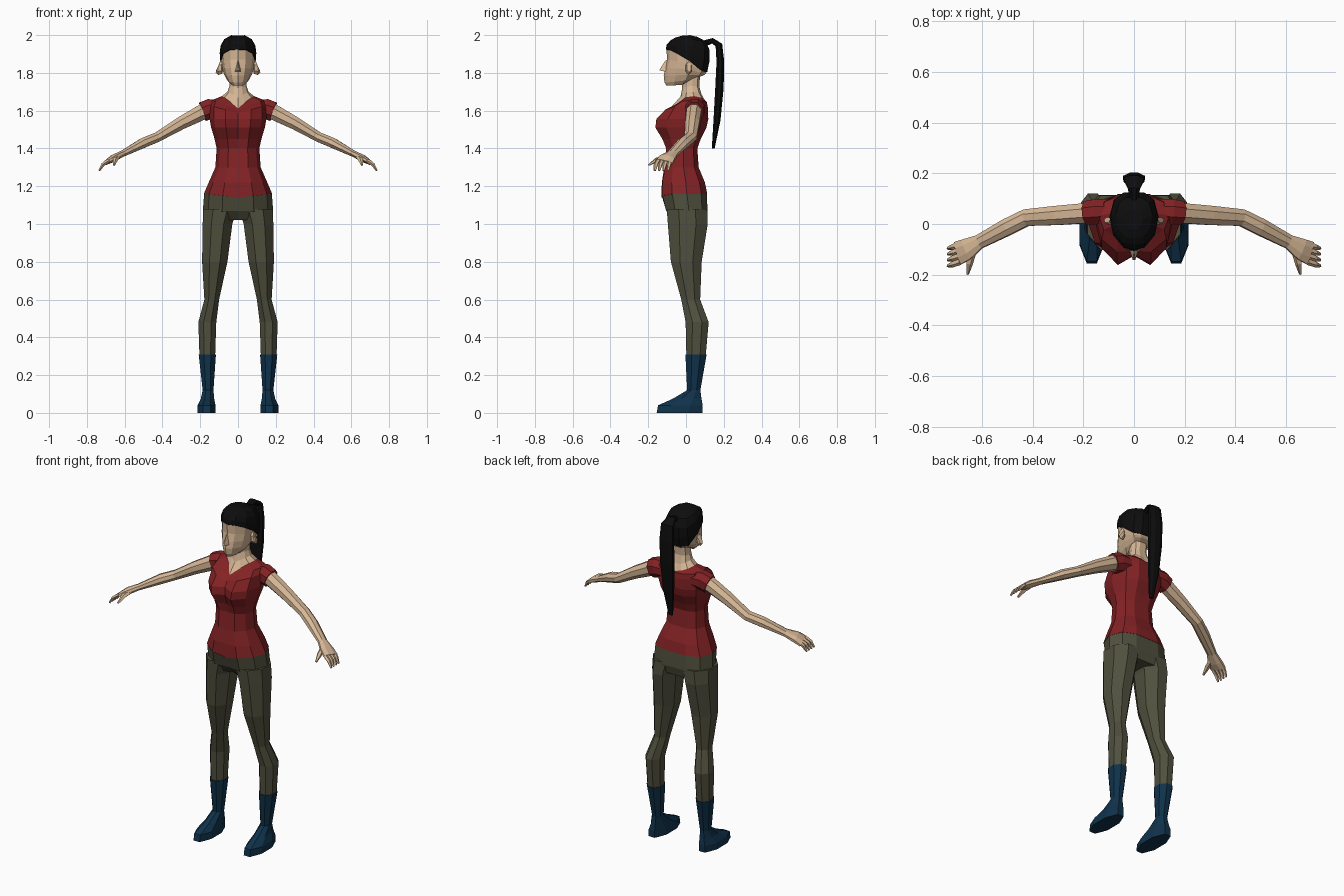
import bpy
import bmesh
from math import cos, sin, pi
from mathutils import Vector

default_cube = bpy.data.objects.get("Cube")
if default_cube:
    bpy.data.objects.remove(default_cube, do_unlink=True)


def make_material(name, red, green, blue):
    material = bpy.data.materials.new(name)
    material.use_nodes = True
    colour = (red, green, blue, 1)
    material.diffuse_color = colour
    shader = material.node_tree.nodes["Principled BSDF"]
    shader.inputs["Base Color"].default_value = colour
    shader.inputs["Roughness"].default_value = 0.9
    return material


skin = make_material("skin", 0.68, 0.48, 0.31)
red_cloth = make_material("red cloth", 0.23, 0.016, 0.018)
olive_cloth = make_material("olive cloth", 0.08, 0.08, 0.048)
blue_leather = make_material("blue leather", 0.005, 0.032, 0.07)
black_hair = make_material("black hair", 0.004, 0.004, 0.004)


def loft(name, rings, material, cap_start=True, cap_end=True):
    """Skin a list of equal point rings with flat quads."""
    bm = bmesh.new()
    loops = [[bm.verts.new(point) for point in ring] for ring in rings]
    count = len(loops[0])
    for lower, upper in zip(loops, loops[1:]):
        for i in range(count):
            j = (i + 1) % count
            bm.faces.new((lower[i], lower[j], upper[j], upper[i]))
    if cap_start:
        bm.faces.new(loops[0][::-1])
    if cap_end:
        bm.faces.new(loops[-1])
    bmesh.ops.recalc_face_normals(bm, faces=bm.faces[:])
    mesh = bpy.data.meshes.new(name)
    bm.to_mesh(mesh)
    bm.free()
    mesh.materials.append(material)
    obj = bpy.data.objects.new(name, mesh)
    bpy.context.collection.objects.link(obj)
    return obj


def lerp(a, b, t):
    return a + (b - a) * t


BODY_LIFT = (0, 0.5, 0.9, 1, 0.75, 0.3, 0)
HEAD_LIFT = (0, 0, 0.35, 1, 0.1, 0, 0)


def body_ring(row, lift=BODY_LIFT):
    """Symmetric ring: half width, front/side/back height, centre/front/back depth."""
    width, z_front, z_side, z_back, y_centre, y_front, y_back = row
    across = (0, 0.45, 0.85, 1, 0.82, 0.42, 0)
    along = (0, 0, 0.22, 0.55, 0.87, 1, 1)
    half = []
    for i in range(len(across)):
        y = lerp(y_front, y_back, along[i]) if i else y_centre
        z = lerp(z_front if i < 4 else z_back, z_side, lift[i])
        half.append((across[i] * width, y, z))
    return half + [(-x, y, z) for x, y, z in half[-2:0:-1]]


def limb_ring(row, side):
    """Level octagon that fills the given bounds."""
    z, x0, x1, y0, y1 = row
    angles = [(i + 0.5) * pi / 4 for i in range(8)]
    fit = 1 / cos(pi / 8)
    return [(side * ((x0 + x1) / 2 + (x1 - x0) / 2 * fit * cos(a)),
             (y0 + y1) / 2 + (y1 - y0) / 2 * fit * sin(a), z) for a in angles]


def tube(name, path, material, reference, side=1, sides=8):
    """Sweep an oval along x, y, z, radius along reference, other radius."""
    centres = [Vector(p[:3]) for p in path]
    rings = []
    for i, row in enumerate(path):
        tangent = centres[min(i + 1, len(path) - 1)] - centres[max(i - 1, 0)]
        tangent.normalize()
        u = (reference - tangent * reference.dot(tangent)).normalized()
        v = u.cross(tangent)
        ring = []
        for k in range(sides):
            a = (k + 0.5) * 2 * pi / sides
            p = centres[i] + u * row[3] * cos(a) + v * row[4] * sin(a)
            ring.append((p.x * side, p.y, p.z))
        rings.append(ring)
    return loft(name, rings, material)


X, Y = Vector((1, 0, 0)), Vector((0, 1, 0))

# Shirt with waist, bust and V neckline
neckline = (.085, 1.612, 1.677, 1.645, -.085, -.03, .1)
shirt_rows = [
    (.181, 1.14, 1.16, 1.16, -.13, -.128, .112),
    (.155, 1.22, 1.22, 1.22, -.128, -.125, .1),
    (.12, 1.3, 1.3, 1.3, -.115, -.11, .067),
    (.113, 1.4, 1.4, 1.4, -.1, -.105, .06),
    (.124, 1.45, 1.45, 1.45, -.105, -.125, .078),
    (.142, 1.51, 1.51, 1.51, -.125, -.162, .108),
    (.15, 1.555, 1.555, 1.555, -.122, -.157, .118),
    (.15, 1.585, 1.625, 1.61, -.105, -.11, .116),
    (.14, 1.6, 1.655, 1.64, -.093, -.06, .11),
    neckline]
loft("shirt", [body_ring(r) for r in shirt_rows], red_cloth, cap_end=False)

# Neck and upper chest
neck_rows = [
    neckline,
    (.056, 1.67, 1.7, 1.68, -.03, -.02, .082),
    (.046, 1.72, 1.73, 1.73, -.02, -.012, .07),
    (.046, 1.79, 1.79, 1.79, -.02, -.012, .075)]
loft("neck", [body_ring(r) for r in neck_rows], skin, cap_start=False)

# Head from chin to hairline
head_rows = [
    (.034, 1.732, 1.737, 1.765, -.103, -.095, .04),
    (.056, 1.75, 1.76, 1.78, -.114, -.098, .075),
    (.073, 1.785, 1.79, 1.79, -.118, -.099, .098),
    (.083, 1.825, 1.82, 1.797, -.11, -.096, .105),
    (.088, 1.87, 1.845, 1.802, -.1, -.087, .107),
    (.091, 1.93, 1.87, 1.805, -.104, -.088, .108)]
loft("head", [body_ring(r, HEAD_LIFT) for r in head_rows], skin)

# Hair cap
hair_rows = [
    (.094, 1.925, 1.865, 1.803, -.107, -.092, .112),
    (.097, 1.95, 1.905, 1.86, -.102, -.09, .124),
    (.092, 1.972, 1.945, 1.92, -.082, -.075, .125),
    (.073, 1.987, 1.978, 1.967, -.056, -.053, .105),
    (.035, 1.997, 2, 1.993, -.02, -.02, .055)]
loft("hair", [body_ring(r, HEAD_LIFT) for r in hair_rows], black_hair)

# Ponytail
tail_rows = [
    (0, .095, 1.955, .018, .018), (0, .14, 1.97, .026, .016),
    (0, .174, 1.948, .042, .02), (0, .182, 1.86, .046, .022),
    (0, .177, 1.72, .045, .024), (0, .164, 1.55, .034, .02),
    (0, .144, 1.4, .014, .008)]
tube("ponytail", tail_rows, black_hair, X)

# Nose
nose_base = [(0, -.098, 1.872), (-.018, -.1, 1.805), (.018, -.1, 1.805)]
nose_tip = [(0, -.112, 1.862), (-.005, -.142, 1.813), (.005, -.142, 1.813)]
loft("nose", [nose_base, nose_tip], skin)

# Pelvis of the trousers
pelvis_rows = [
    (.179, 1.145, 1.165, 1.165, -.127, -.125, .11),
    (.186, 1.07, 1.07, 1.07, -.1, -.105, .114),
    (.15, 1.02, 1.02, 1.02, -.05, -.075, .1)]
loft("trouser_seat", [body_ring(r) for r in pelvis_rows], olive_cloth)

leg_rows = [
    (1.08, .004, .184, -.102, .112), (1, .03, .187, -.096, .115),
    (.8, .056, .19, -.08, .083), (.6, .1, .178, -.025, .075),
    (.48, .115, .21, -.002, .12), (.3, .121, .204, .002, .104)]
boot_rows = [
    (.308, .117, .208, -.003, .109), (.12, .13, .187, .006, .076),
    (.075, .126, .197, -.07, .082), (.04, .119, .214, -.148, .088),
    (0, .118, .215, -.155, .087)]
sleeve_rows = [
    (.09, .052, 1.61, .05, .048), (.15, .048, 1.608, .054, .058),
    (.187, .044, 1.594, .05, .056)]
arm_rows = [
    (.17, .044, 1.602, .043, .046), (.3, .034, 1.535, .041, .037),
    (.425, .025, 1.461, .036, .028), (.5, -.012, 1.43, .036, .029),
    (.61, -.07, 1.373, .03, .018), (.66, -.1, 1.348, .046, .02),
    (.695, -.115, 1.327, .05, .013)]
thumb_rows = [
    (.635, -.1, 1.358, .016, .014), (.65, -.155, 1.34, .015, .012),
    (.657, -.198, 1.312, .006, .005)]

for label, side in (("left", 1), ("right", -1)):
    # Legs and boots
    loft(label + "_trouser_leg", [limb_ring(r, side) for r in leg_rows], olive_cloth)
    loft(label + "_boot", [limb_ring(r, side) for r in boot_rows], blue_leather)
    # Sleeve, arm and hand
    tube(label + "_sleeve", sleeve_rows, red_cloth, Y, side)
    tube(label + "_arm", arm_rows, skin, Y, side)
    tube(label + "_thumb", thumb_rows, skin, X, side, sides=5)
    for i in range(4):
        y = -.08 - .023 * i
        finger = [(.685, y, 1.335, .013, .011), (.715, y - .01, 1.315, .012, .01),
                  (.735, y - .016, 1.282, .006, .005)]
        tube(f"{label}_finger_{i + 1}", finger, skin, Y, side, sides=5)
    # Ear
    ear = [(.084, .008, 1.825, .014, .03), (.1, .014, 1.825, .018, .036),
           (.106, .016, 1.828, .012, .028)]
    tube(label + "_ear", ear, skin, Y, side, sides=6)
